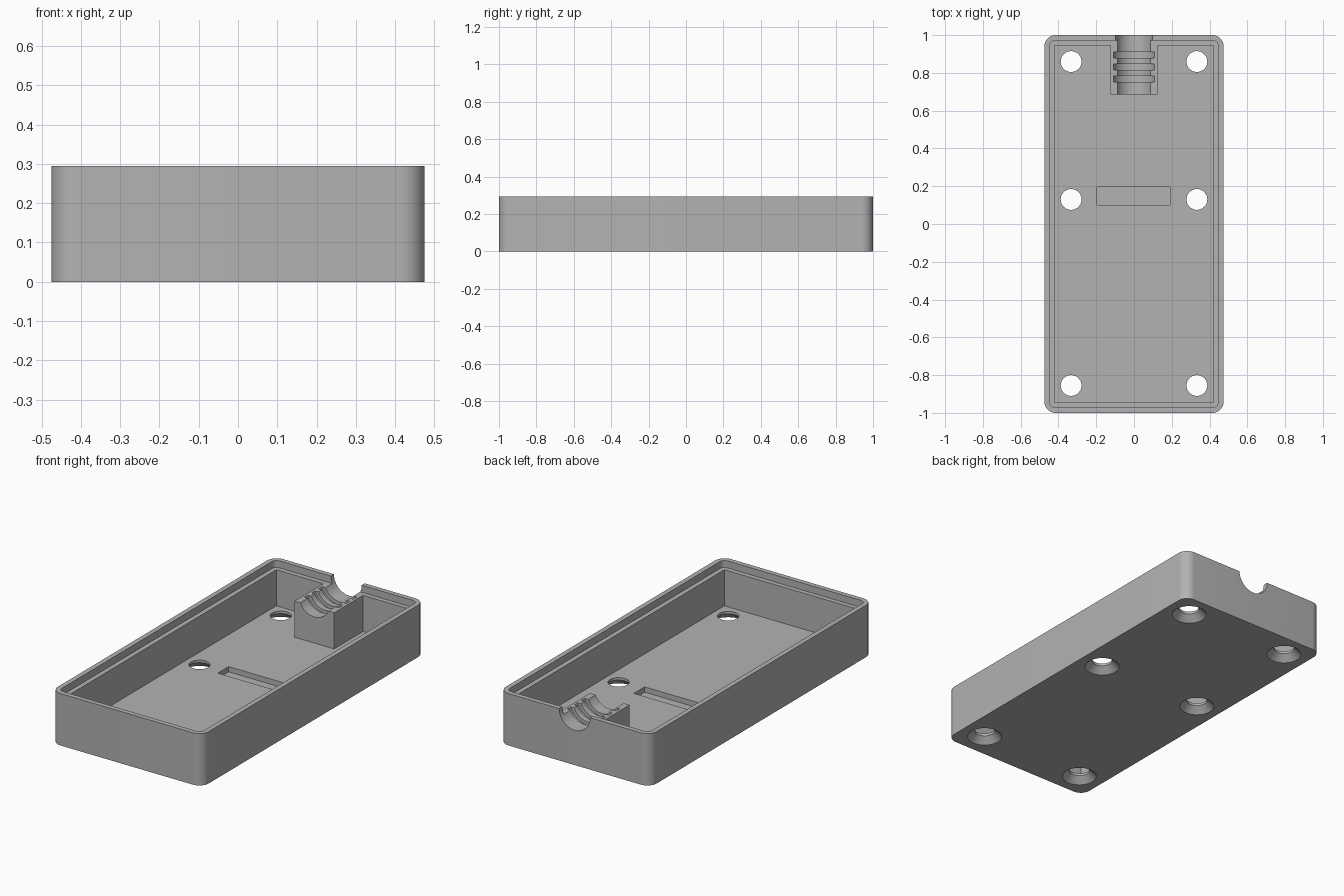
import bpy, bmesh, math
from mathutils import Matrix

old = bpy.data.objects.get("Cube")
if old:
    bpy.data.objects.remove(old, do_unlink=True)

TOP, LEDGE, FLOOR = 0.295, 0.255, 0.05

grey = bpy.data.materials.new("light_grey_plastic")
GREY = (0.45, 0.45, 0.45, 1)
grey.use_nodes = True
grey.diffuse_color = GREY
grey.node_tree.nodes["Principled BSDF"].inputs["Base Color"].default_value = GREY


def finish(name, bm):
    bmesh.ops.recalc_face_normals(bm, faces=bm.faces)
    mesh = bpy.data.meshes.new(name)
    bm.to_mesh(mesh)
    bm.free()
    mesh.materials.append(grey)
    obj = bpy.data.objects.new(name, mesh)
    bpy.context.collection.objects.link(obj)
    return obj


def box(name, x0, x1, y0, y1, z0, z1, radius=0):
    """Box with optionally rounded vertical edges."""
    bm = bmesh.new()
    move = Matrix.Translation(((x0 + x1) / 2, (y0 + y1) / 2, (z0 + z1) / 2))
    size = Matrix.Diagonal((x1 - x0, y1 - y0, z1 - z0, 1))
    bmesh.ops.create_cube(bm, size=1, matrix=move @ size)
    if radius:
        upright = [e for e in bm.edges if abs(e.verts[0].co.z - e.verts[1].co.z) > 0.01]
        bmesh.ops.bevel(bm, geom=upright, offset=radius, segments=10,
                        profile=0.5, affect='EDGES')
    return finish(name, bm)


def lathe(name, profile, place, sides=48):
    """Solid of revolution about local z from (radius, height) pairs."""
    bm = bmesh.new()
    rings = []
    for r, h in profile:
        rings.append([bm.verts.new((r * math.cos(math.tau * i / sides),
                                    r * math.sin(math.tau * i / sides), h))
                      for i in range(sides)])
    for low, high in zip(rings, rings[1:]):
        for i in range(sides):
            j = (i + 1) % sides
            bm.faces.new((low[i], low[j], high[j], high[i]))
    bm.faces.new(rings[0])
    bm.faces.new(rings[-1])
    bm.transform(place)
    return finish(name, bm)


def boolean(target, tool, operation):
    mod = target.modifiers.new(tool.name, 'BOOLEAN')
    mod.operation, mod.solver, mod.object = operation, 'EXACT', tool
    bpy.context.view_layer.objects.active = target
    bpy.ops.object.modifier_apply(modifier=mod.name)
    bpy.data.objects.remove(tool, do_unlink=True)


# Open tray with a stepped rim
tray = box("enclosure_tray", -0.475, 0.475, -1, 1, 0, TOP, 0.06)
boolean(tray, box("cavity", -0.42, 0.42, -0.945, 0.945, FLOOR, 0.4), 'DIFFERENCE')
boolean(tray, box("rim_step", -0.447, 0.447, -0.972, 0.972, LEDGE, 0.4, 0.03), 'DIFFERENCE')

# Cable clamp block against the back wall
boolean(tray, box("clamp_block", -0.125, 0.125, 0.685, 0.96, 0.03, LEDGE), 'UNION')

# Ribbed cable channel through the block and back wall
channel = [(0.097, 0.6)]
for y in (0.768, 0.832, 0.895):
    channel += [(0.097, y - 0.016), (0.117, y - 0.016),
                (0.117, y + 0.016), (0.097, y + 0.016)]
channel.append((0.097, 1.1))
along_y = Matrix.Translation((0, 0, TOP)) @ Matrix.Rotation(-math.pi / 2, 4, 'X')
boolean(tray, lathe("cable_channel", channel, along_y), 'DIFFERENCE')

# Countersunk screw holes
screw = [(0.102, -0.01), (0.055, 0.036), (0.055, 0.1)]
for x in (-0.333, 0.333):
    for y in (-0.855, 0.13, 0.86):
        boolean(tray, lathe("screw_hole", screw, Matrix.Translation((x, y, 0))), 'DIFFERENCE')

# Shallow slot in the floor
boolean(tray, box("floor_slot", -0.197, 0.19, 0.1, 0.197, 0.02, 0.1), 'DIFFERENCE')

bpy.ops.object.select_all(action='DESELECT')
tray.select_set(True)
bpy.context.view_layer.objects.active = tray
bpy.ops.object.shade_smooth_by_angle(angle=math.radians(30))
